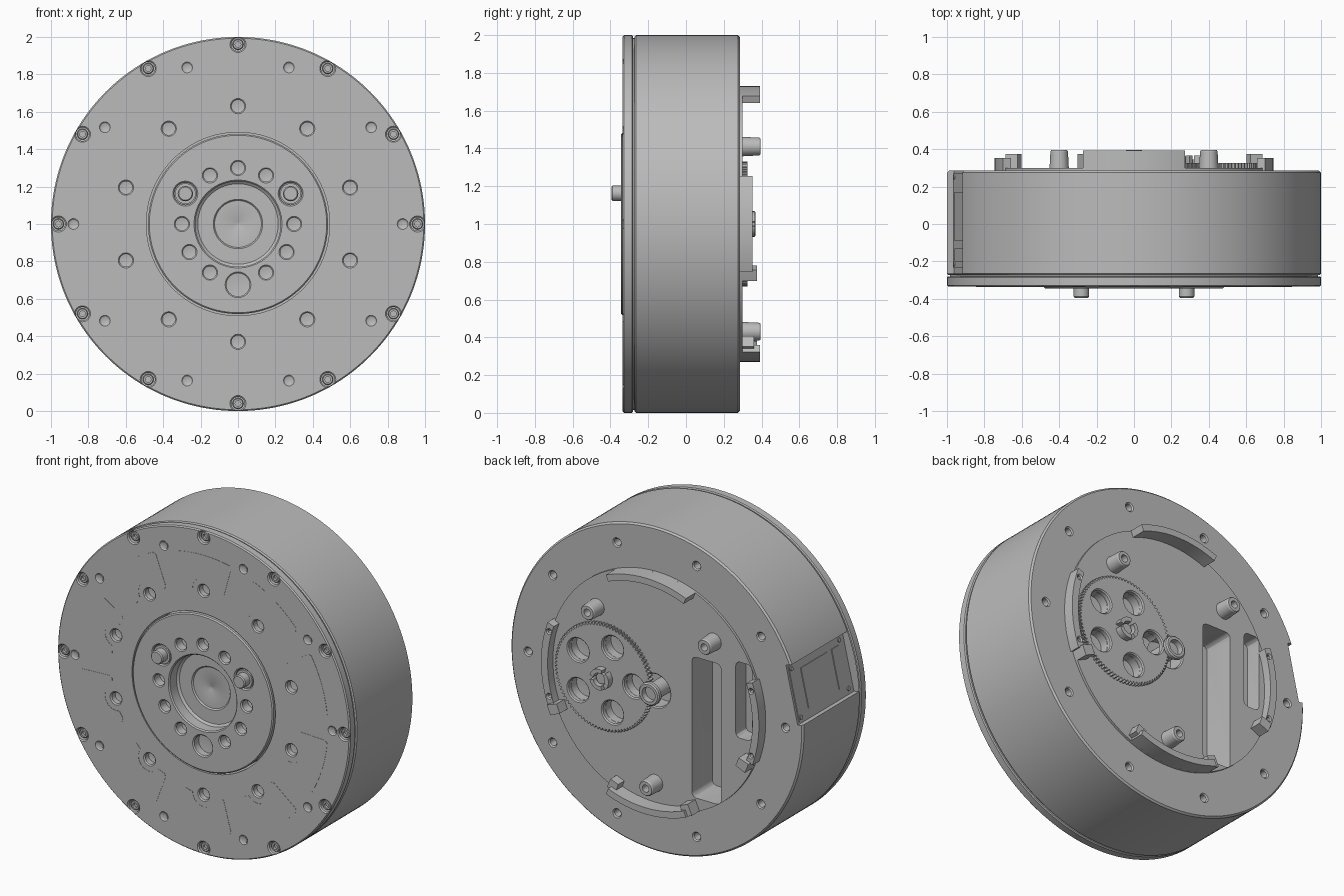
import bpy, bmesh
from math import sin, cos, pi, radians
from mathutils import Matrix, Vector

cube = bpy.data.objects.get("Cube")
if cube:
    bpy.data.objects.remove(cube)

grey = bpy.data.materials.new("machined_grey")
grey.use_nodes = True
grey.diffuse_color = (0.5, 0.5, 0.5, 1)
grey.node_tree.nodes["Principled BSDF"].inputs["Base Color"].default_value = (0.5, 0.5, 0.5, 1)

FRONT, SEAM, REAR, DECK = -0.335, -0.28, 0.285, 0.30


def polar(r, deg):
    return r * cos(radians(deg)), r * sin(radians(deg))


def circle(radius, count, start=0):
    return [polar(radius, start + 360 * i / count) for i in range(count)]


def add_lathe(bm, profile, at=(0, 0), seg=32):
    """Spin a (radius, y) profile about an axis along y."""
    base = Vector((at[0], 0, 1 + at[1]))
    part = bmesh.new()
    vs = [part.verts.new(base + Vector((r, y, 0))) for r, y in profile]
    es = [part.edges.new(p) for p in zip(vs, vs[1:])]
    bmesh.ops.spin(part, geom=vs + es, cent=base, axis=(0, 1, 0), angle=2 * pi, steps=seg)
    bmesh.ops.remove_doubles(part, verts=part.verts, dist=1e-5)
    merge(bm, part)


def add_prism(bm, outline, y0, y1):
    """Extrude an (x, z) outline along y."""
    part = bmesh.new()
    face = part.faces.new([part.verts.new((x, y0, 1 + z)) for x, z in outline])
    ext = bmesh.ops.extrude_face_region(part, geom=[face])["geom"]
    bmesh.ops.translate(part, verts=[g for g in ext if isinstance(g, bmesh.types.BMVert)],
                        vec=(0, y1 - y0, 0))
    merge(bm, part)


def merge(bm, part):
    bmesh.ops.recalc_face_normals(part, faces=part.faces)
    tmp = bpy.data.meshes.new("tmp")
    part.to_mesh(tmp)
    part.free()
    bm.from_mesh(tmp)
    bpy.data.meshes.remove(tmp)


def make(name, bm, cuts=()):
    """Turn a bmesh into a shaded object, after cutting it."""
    mesh = bpy.data.meshes.new(name)
    bm.to_mesh(mesh)
    bm.free()
    mesh.materials.append(grey)
    ob = bpy.data.objects.new(name, mesh)
    bpy.context.collection.objects.link(ob)
    bpy.ops.object.select_all(action='DESELECT')
    bpy.context.view_layer.objects.active = ob
    ob.select_set(True)
    for cut in cuts:
        tool = bpy.data.objects.new("cutter", bpy.data.meshes.new("cutter"))
        cut.to_mesh(tool.data)
        cut.free()
        tool.data.materials.append(grey)
        tool.hide_render = True
        bpy.context.collection.objects.link(tool)
        mod = ob.modifiers.new("cut", 'BOOLEAN')
        mod.operation, mod.solver, mod.object = 'DIFFERENCE', 'EXACT', tool
        bpy.ops.object.modifier_apply(modifier=mod.name)
        bpy.data.objects.remove(tool)
    bpy.ops.object.shade_smooth_by_angle(angle=radians(30))
    return ob


def lathe(name, profile, places=((0, 0),), seg=32, cuts=()):
    bm = bmesh.new()
    for at in places:
        add_lathe(bm, profile, at, seg)
    return make(name, bm, cuts)


def drill(bm, places, radius, y, depth, seg=24):
    """Chamfered blind holes; the sign of depth is the direction along y."""
    s = 0.007 if depth > 0 else -0.007
    prof = [(0, y - 3 * s), (radius + 0.007, y - 3 * s), (radius + 0.007, y),
            (radius, y + s), (radius, y + depth), (0, y + depth + s)]
    for at in places:
        add_lathe(bm, prof, at, seg)


def rounded_rect(x0, x1, z0, z1, r=0.03):
    corners = ((x1 - r, z1 - r, 0), (x0 + r, z1 - r, 90), (x0 + r, z0 + r, 180), (x1 - r, z0 + r, 270))
    return [(cx + polar(r, a + t)[0], cz + polar(r, a + t)[1])
            for cx, cz, a in corners for t in (0, 30, 60, 90)]


def arc_outline(r0, r1, a0, a1, n=16):
    angles = [a0 + (a1 - a0) * i / n for i in range(n + 1)]
    return [polar(r1, a) for a in angles] + [polar(r0, a) for a in reversed(angles)]


# Shared positions
gear_at = (0.34, 0)
gear_holes = [(gear_at[0] + x, z) for x, z in circle(0.21, 5, 36)]
pins = [polar(0.325, 30), polar(0.325, 150)]
rim_screws = circle(0.96, 12)

# Main housing with open front well, back bolt holes, slots and side flat
cut_a, cut_b = bmesh.new(), bmesh.new()
drill(cut_a, circle(0.88, 10), 0.022, REAR, -0.06)
drill(cut_a, gear_holes, 0.07, DECK, -0.06)
add_prism(cut_a, rounded_rect(-0.45, -0.25, -0.59, 0.28), 0.1, 0.4)
add_prism(cut_a, rounded_rect(-0.66, -0.55, -0.14, 0.33), 0.2, 0.4)
turn = Matrix.Rotation(radians(167), 2)
flat = [turn @ Vector(p) for p in ((0.947, -0.18), (1.1, -0.18), (1.1, 0.18), (0.947, 0.18))]
add_prism(cut_a, flat, -0.265, 0.4)
drill(cut_b, [(0, 0)], 0.1, DECK, -0.1, 32)
lathe("housing", [(0, -0.1), (0.49, -0.1), (0.49, -0.29), (0.985, -0.29), (0.985, -0.272),
                  (0.993, -0.272), (1, -0.265), (1, 0.275), (0.99, REAR), (0.73, REAR),
                  (0.73, DECK), (0, DECK)], seg=160, cuts=(cut_a, cut_b))

# Front cover ring with rim counterbores and bolt circles
cut = bmesh.new()
drill(cut, rim_screws, 0.036, FRONT, 0.036)
drill(cut, circle(0.63, 10, 90), 0.034, FRONT, 0.04)
drill(cut, circle(0.88, 10), 0.022, FRONT, 0.002)
lathe("front_cover", [(0.49, FRONT), (0.993, FRONT), (1, -0.328), (1, SEAM - 0.006), (0.994, SEAM),
                      (0.49, SEAM), (0.49, FRONT)], seg=160, cuts=(cut,))

# Socket screws in the rim
lathe("rim_screws", [(0, -0.29), (0.029, -0.29), (0.029, -0.318), (0.025, -0.322),
                     (0.015, -0.322), (0.015, -0.306), (0, -0.306)], rim_screws, 18)

# Shallow panels around the inner bolts
bm = bmesh.new()
for k in range(10):
    mid = 90 + 36 * k
    bump = [(0.63 + 0.075 * cos(t), 0.075 * sin(t)) for t in (i * pi / 14 for i in range(-7, 8))]
    local = [polar(0.85, a) for a in range(-12, 13, 2)] + [polar(0.835, 13), polar(0.645, 12.3),
             polar(0.63, 11)] + bump[::-1] + [polar(0.63, -11), polar(0.645, -12.3), polar(0.835, -13)]
    spin = Matrix.Rotation(radians(mid), 2)
    add_prism(bm, [spin @ Vector(p) for p in local], FRONT - 0.0015, FRONT + 0.01)
make("cover_panels", bm)

# Output hub with stepped centre recess and bolt holes
cut = bmesh.new()
drill(cut, [polar(0.3, a) for a in range(0, 360, 30) if a not in (30, 150, 270)], 0.034, -0.345, 0.06)
drill(cut, [(0, -0.325)], 0.062, -0.345, 0.05)
drill(cut, pins, 0.06, -0.345, 0.02)
lathe("output_hub", [(0, -0.25), (0.012, -0.256), (0.125, -0.256), (0.132, -0.264), (0.215, -0.264),
                     (0.228, -0.275), (0.228, -0.338), (0.235, -0.345), (0.474, -0.345),
                     (0.481, -0.338), (0.481, -0.1), (0, -0.1)], seg=128, cuts=(cut,))
lathe("hub_pins", [(0, -0.3), (0.055, -0.3), (0.055, -0.343), (0.041, -0.343), (0.041, -0.388),
                   (0.035, -0.395), (0, -0.395)], pins)

# Encoder gear: toothed disc with five holes and a slotted hub
cut = bmesh.new()
drill(cut, gear_holes, 0.07, 0.325, -0.06)
bm = bmesh.new()
teeth = 90
outline = [(gear_at[0] + x * f, z * f) for i, (x, z) in enumerate(circle(0.33, teeth * 4))
           for f in [1 if i % 4 < 2 else 0.955]]
add_prism(bm, outline, 0.295, 0.325)
make("encoder_gear", bm, (cut,))
bm = bmesh.new()
for k in range(3):
    ring = arc_outline(0.04, 0.065, 120 * k + 12, 120 * k + 108)
    add_prism(bm, [(x + gear_at[0], z) for x, z in ring], 0.32, 0.365)
make("gear_hub_clips", bm)
lathe("gear_shaft", [(0, 0.32), (0.032, 0.32), (0.032, 0.345), (0, 0.345)], [gear_at], 24)

# Centre pinion
lathe("pinion", [(0, 0.19), (0.05, 0.19), (0.05, 0.34), (0.07, 0.34), (0.07, 0.36), (0.062, 0.367),
                 (0.045, 0.367), (0.045, 0.33), (0, 0.33)])

# Hollow standoff posts
lathe("standoff_posts", [(0, 0.29), (0.052, 0.29), (0.047, 0.388), (0.042, 0.395), (0.022, 0.395),
                         (0.022, 0.33), (0, 0.33)], [(-0.4, 0.41), (0.4, 0.41), (0, -0.57)])

# Curved ribs on the back deck, with end tabs
bm = bmesh.new()
for mid in (90, 270):
    add_prism(bm, arc_outline(0.69, 0.73, mid - 22, mid + 22), 0.28, 0.392)
for mid in (0, 180):
    add_prism(bm, arc_outline(0.70, 0.745, mid - 20, mid + 20), 0.28, 0.352)
for a in (-22, 202, 248):
    add_prism(bm, arc_outline(0.66, 0.73, a - 2.5, a + 2.5, 2), 0.28, 0.375)
add_prism(bm, arc_outline(0.65, 0.71, 289, 294, 2), 0.28, 0.36)
cut = bmesh.new()
drill(cut, [(s * 0.69, z) for s in (-1, 1) for z in (-0.2, 0.2)], 0.012, 0.352, -0.03, 12)
make("deck_ribs", bm, (cut,))


# Connector plates on the side flat
def plate(bm, r0, r1, t0, t1, y0, y1):
    add_prism(bm, [turn @ Vector(p) for p in ((r0, t0), (r1, t0), (r1, t1), (r0, t1))], y0, y1)


bm = bmesh.new()
plate(bm, 0.94, 0.952, -0.165, 0.165, -0.235, 0.27)
plate(bm, 0.945, 0.957, -0.12, 0.12, -0.09, 0.17)
plate(bm, 0.945, 0.957, -0.12, 0.12, -0.2, -0.13)
make("side_connector", bm)
bm = bmesh.new()
for t in (-0.145, 0.145):
    for y in (-0.215, 0.25):
        x, z = turn @ Vector((0.95, t))
        head = Matrix.Translation((x, y, 1 + z)) @ Matrix.Rotation(radians(-167), 4, 'Y') @ Matrix.Rotation(pi / 2, 4, 'Y')
        bmesh.ops.create_cone(bm, cap_ends=True, segments=16, radius1=0.013, radius2=0.013,
                              depth=0.016, matrix=head)
make("connector_screws", bm)
